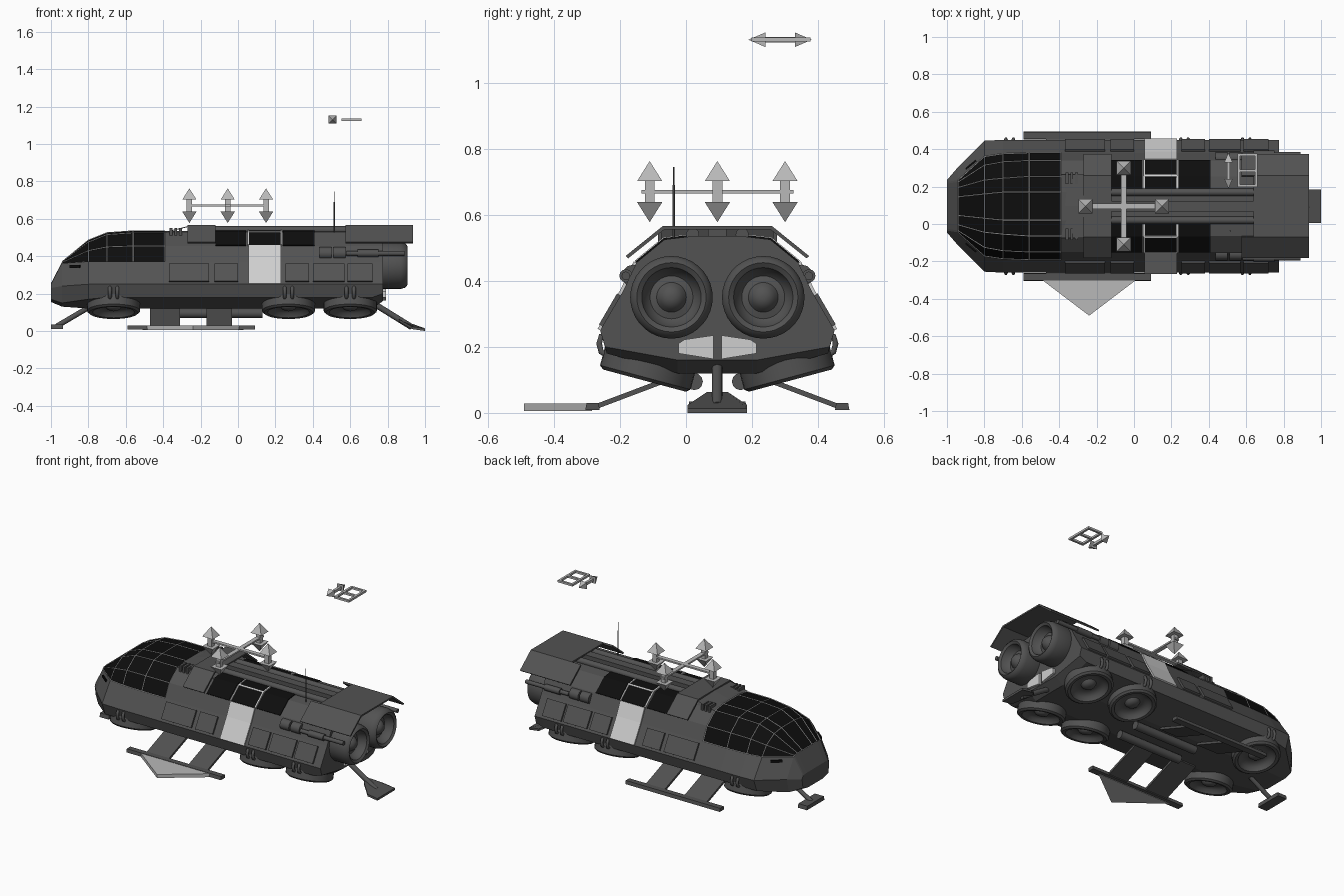
import bpy, bmesh, math
from mathutils import Vector, Matrix

if "Cube" in bpy.data.objects:
    bpy.data.objects.remove(bpy.data.objects["Cube"])

YC = 0.095  # craft centre line


def material(name, r):
    m = bpy.data.materials.new(name)
    m.diffuse_color = (r, r, r, 1)
    m.use_nodes = True
    m.node_tree.nodes["Principled BSDF"].inputs["Base Color"].default_value = m.diffuse_color
    return m


DARK = material("dark grey", 0.085)
BLACK = material("black glass", 0.004)
LIGHT = material("light grey", 0.62)
MID = material("mid grey", 0.48)


def mesh(name, verts, faces, mats, smooth=False):
    me = bpy.data.meshes.new(name)
    me.from_pydata([tuple(v) for v in verts], [], faces)
    for m in mats if isinstance(mats, list) else [mats]:
        me.materials.append(m)
    bm = bmesh.new()
    bm.from_mesh(me)
    bmesh.ops.recalc_face_normals(bm, faces=bm.faces)
    bm.to_mesh(me)
    bm.free()
    ob = bpy.data.objects.new(name, me)
    bpy.context.collection.objects.link(ob)
    if smooth:
        bpy.ops.object.select_all(action='DESELECT')
        ob.select_set(True)
        bpy.context.view_layer.objects.active = ob
        bpy.ops.object.shade_smooth_by_angle(angle=math.radians(40))
    return ob


def prism(name, poly, a, b, mat, axis='x'):
    """Polygon extruded along x (poly in y,z) or z (poly in x,y)."""
    n = len(poly)
    place = (lambda p, t: (t, p[0], p[1])) if axis == 'x' else (lambda p, t: (p[0], p[1], t))
    verts = [place(p, t) for t in (a, b) for p in poly]
    faces = [tuple(range(n)), tuple(range(n, 2 * n))]
    faces += [(i, (i + 1) % n, (i + 1) % n + n, i + n) for i in range(n)]
    return mesh(name, verts, faces, mat)


def box(name, x0, x1, y0, y1, z0, z1, mat):
    return prism(name, [(y0, z0), (y1, z0), (y1, z1), (y0, z1)], x0, x1, mat)


def lathe(name, profile, seg, matrix, mat):
    """Profile of (radius, height) turned about local z."""
    verts, faces = [], []
    k = len(profile)
    for i in range(seg):
        a = 2 * math.pi * i / seg
        verts += [matrix @ Vector((r * math.cos(a), r * math.sin(a), h)) for r, h in profile]
        j = (i + 1) % seg
        faces += [(i * k + q, i * k + q + 1, j * k + q + 1, j * k + q) for q in range(k - 1)]
    faces += [tuple(i * k for i in range(seg)), tuple(i * k + k - 1 for i in range(seg))]
    return mesh(name, verts, faces, mat, smooth=seg > 6)


def rod(name, p, q, r, mat, seg=12, r2=None):
    p, q = Vector(p), Vector(q)
    d = q - p
    m = Matrix.Translation(p) @ d.to_track_quat('Z', 'Y').to_matrix().to_4x4()
    if seg == 4:
        m = m @ Matrix.Rotation(math.pi / 4, 4, 'Z')
    return lathe(name, [(r, 0), (r if r2 is None else r2, d.length)], seg, m, mat)


def bar(name, p, q, half, mat):
    """Flat strut between two points, given a half-size vector for its section."""
    h = Vector(half)
    t = Vector((0, 0, 0.008))
    v = [Vector(c) + a * h + b * t for c in (p, q) for a, b in ((-1, -1), (1, -1), (1, 1), (-1, 1))]
    f = [(0, 1, 2, 3), (4, 5, 6, 7)] + [(i, (i + 1) % 4, (i + 1) % 4 + 4, i + 4) for i in range(4)]
    return mesh(name, v, f, mat)


# Hull: half sections (half width, height) lofted along x
SEC = [(.075, .535), (.16, .525), (.245, .455), (.285, .37), (.355, .25), (.335, .18), (.12, .12)]
STATIONS = [
    (-1.0, [(.05, .255), (.09, .255), (.12, .252), (.13, .25), (.14, .23), (.13, .17), (.08, .155)]),
    (-.94, [(.05, .37), (.1, .37), (.13, .367), (.14, .36), (.21, .24), (.19, .15), (.1, .13)]),
    (-.80, [(.065, .485), (.14, .475), (.22, .43), (.265, .37), (.35, .25), (.32, .17), (.12, .12)]),
    (-.70, [(.075, .525), (.15, .515), (.238, .45), (.28, .37), (.355, .25), (.335, .18), (.12, .12)]),
    (-.56, SEC), (-.39, SEC), (.72, SEC),
    (.775, SEC[:5] + [(.34, .2), (.12, .16)])]
verts = []
for x, sec in STATIONS:
    verts += [(x, YC + w, z) for w, z in sec] + [(x, YC - w, z) for w, z in reversed(sec)]
N = 14
glass_rows = (0, 1, 2, 10, 11, 12, 13)
faces, glass = [], []
for s in range(len(STATIONS) - 1):
    for i in range(N):
        j = (i + 1) % N
        f = (s * N + i, s * N + j, s * N + N + j, s * N + N + i)
        faces.append(f)
        if 1 <= s <= 4 and i in glass_rows:
            glass.append(len(faces) - 1)
faces += [tuple(range(N)), tuple(range(len(verts) - N, len(verts)))]
hull = mesh("hull", verts, faces, [DARK, BLACK])
for i in glass:
    hull.data.polygons[i].material_index = 1
frame = mesh("canopy_frame", verts, [faces[i] for i in glass], LIGHT)
wire = frame.modifiers.new("frame", 'WIREFRAME')
wire.thickness = .006


# Plates that follow the hull side
def skin(name, x0, x1, pts, d, mat):
    nrm = []
    for i in range(len(pts)):
        a, b = Vector(pts[max(i - 1, 0)]), Vector(pts[min(i + 1, len(pts) - 1)])
        t = (b - a).normalized()
        nrm.append(Vector((-t.y, t.x)))
    outer = [Vector(p) + n * d for p, n in zip(pts, nrm)]
    inner = [Vector(p) - n * .004 for p, n in zip(pts, nrm)]
    for s in (-1, 1):
        prism(name, [(YC + s * p.x, p.y) for p in outer + inner[::-1]], x0, x1, mat)


def low(t):
    return tuple(Vector(SEC[3]).lerp(Vector(SEC[4]), t))


for x0, x1 in ((-.12, .042), (.06, .225), (.24, .41)):
    skin("roof_window", x0, x1, [SEC[0], SEC[1], SEC[2]], .005, BLACK)
for x0, x1 in ((.05, .058), (.227, .235)):
    skin("window_frame", x0, x1, [SEC[0], SEC[1], SEC[2]], .008, LIGHT)
skin("window_divider", .055, .23, [(.155, .526), (.165, .521)], .009, LIGHT)
skin("window_top_edge", .05, .235, [(.07, .536), (.078, .535)], .009, LIGHT)
skin("door", .055, .23, SEC[2:5], .009, LIGHT)
for x0, x1 in ((-.37, -.155), (-.125, 0), (.255, .38), (.4, .57), (.585, .72)):
    skin("side_panel", x0, x1, [low(.12), low(.9)], .012, DARK)

# Roof fairing, spine pipes and roof shells
for s in (-1, 1):
    mesh("roof_fairing", [(-.39, YC, .53), (-.39, YC + s * .17, .525), (-.27, YC + s * .17, .555),
                          (-.27, YC, .56), (-.12, YC, .53), (-.12, YC + s * .17, .52)],
         [(0, 1, 2, 3), (3, 2, 5, 4)], DARK)
    rod("roof_pipe", (-.2, YC + s * .075, .54), (.7, YC + s * .075, .54), .02, DARK)
    for k in range(3):
        box("vent", -.365 + k * .025, -.35 + k * .025, YC + s * .15 - .03, YC + s * .15 + .03, .51, .55, DARK)
box("roof_spine", -.2, .7, YC - .028, YC + .028, .53, .56, DARK)
for x0, xc, x1 in ((-.27, -.27, -.12), (.575, .64, .935)):
    box("roof_shell", xc, x1, YC - .165, YC + .165, .556, .566, DARK)
    for s in (-1, 1):
        prism("roof_flap", [(YC + s * w, z) for w, z in
                            ((.165, .566), (.278, .475), (.27, .468), (.16, .556))], x0, x1, DARK)

# Rear engines and lift fans share one ring profile
RING = [(.085, 0), (.112, .02), (.125, .06), (.125, .16), (.118, .185), (.105, .195), (.09, .185),
        (.08, .15), (.065, .135), (.045, .14), (.035, .155), (.02, .168), (.005, .17)]
FAN = [(.115, 0), (.142, .012), (.142, .07), (.13, .08), (.112, .078), (.1, .055),
       (.07, .04), (.045, .045), (.035, .06), (.015, .068), (.004, .068)]
for s in (-1, 1):
    lathe("rear_engine", RING, 36, Matrix.Translation((.71, YC + s * .139, .35)) @
          Matrix.Rotation(math.pi / 2, 4, 'Y'), DARK)
    for x in (-.665, .27, .6):
        m = Matrix.Translation((x, YC + s * .2, .175)) @ Matrix.Rotation(s * math.radians(15), 4, 'X') \
            @ Matrix.Rotation(math.pi, 4, 'X')
        lathe("lift_fan", FAN, 32, m, DARK)
        # Bent hoses beside each fan
        for dx in (-.02, .02):
            cu = bpy.data.curves.new("fan_hose", 'CURVE')
            cu.dimensions = '3D'
            cu.bevel_depth = .01
            cu.bevel_resolution = 1
            sp = cu.splines.new('POLY')
            path = [(.33, .235), (.352, .232), (.358, .21), (.352, .185), (.335, .175), (.31, .165)]
            sp.points.add(len(path) - 1)
            for pt, (w, z) in zip(sp.points, path):
                pt.co = (x + dx, YC + s * w, z, 1)
            cu.materials.append(DARK)
            bpy.context.collection.objects.link(bpy.data.objects.new("fan_hose", cu))
    # Exhaust blocks
    prism("exhaust_block", [(YC + s * w, z) for w, z in
                            ((.012, .235), (.1, .222), (.118, .21), (.118, .18), (.012, .163))], .74, .79, LIGHT)
    # Side tanks and rods
    y = YC + s * .277
    rod("side_rod", (.58, y, .415), (.89, y, .415), .013, DARK)
    rod("side_rod_sleeve", (.64, y, .415), (.75, y, .415), .02, DARK)
    for x in (.435, .51):
        rod("side_tank", (x, YC + s * .255, .415), (x + .065, YC + s * .255, .415), .034, DARK)
    # Nose slit
    slit = box("nose_slit", -.035, .035, -.004, .004, -.008, .008, BLACK)
    slit.matrix_world = Matrix.Translation((-.872, YC + s * .222, .345)) @ Matrix.Rotation(s * math.radians(39), 4, 'Z')
    # Belly pipes, side skids and their struts
    rod("belly_pipe", (-.32, YC + s * .07, .095), (.13, YC + s * .07, .095), .026, DARK)
    ys = YC + s * .378
    prism("skid", [(ys - .022, .008), (ys + .022, .008), (ys + .018, .03), (ys - .018, .03)], -.59, .09, DARK)
    for x, w in ((-.39, .08), (-.1, .068)):
        bar("skid_strut", (x, YC + s * .36, .022), (x, YC + s * .1, .12), (w, 0, 0), DARK)

# End legs and feet
rod("front_leg", (-.8, YC, .125), (-.97, YC, .025), .014, DARK)
prism("front_foot", [(YC - .09, .01), (YC + .09, .01), (YC + .085, .035), (YC - .085, .035)], -1.0, -.935, DARK)
rod("rear_leg", (.72, YC, .15), (.93, YC, .02), .016, DARK)
mesh("rear_foot", [(x, YC + w, z + t) for t in (0, .014) for x, w, z in
                   ((.86, -.03, .05), (.93, -.09, .01), (1, -.09, 0), (1, .09, 0), (.93, .09, .01), (.86, .03, .05))],
     [tuple(range(6)), tuple(range(6, 12))] + [(i, (i + 1) % 6, (i + 1) % 6 + 6, i + 6) for i in range(6)], DARK)

# Marker triangle beside the skid
prism("side_triangle", [(-.51, -.285), (.03, -.285), (-.24, -.49)], .005, .028, MID, 'z')

# Antenna
rod("antenna", (.515, -.037, .53), (.515, -.037, .69), .004, DARK, 6)
rod("antenna_tip", (.515, -.037, .69), (.515, -.037, .745), .002, DARK, 6)


# Double-headed arrows
def arrow(c, d, length, head, half, stem):
    c, d = Vector(c), Vector(d)
    for s in (-1, 1):
        rod("arrow_head", c + d * s * (length - head), c + d * s * length, half * 1.414, MID, 4, .0005)
    rod("arrow_stem", c - d * (length - head), c + d * (length - head), stem, MID, 4)


for x, y in ((-.26, YC), (.15, YC), (-.055, YC - .205), (-.055, YC + .205)):
    arrow((x, y, .67), (0, 0, 1), .092, .06, .038, .021)
box("cross_bar_long", -.26, .15, YC - .014, YC + .014, .666, .676, MID)
box("cross_bar_wide", -.069, -.041, YC - .23, YC + .23, .665, .675, MID)
arrow((.505, .285, 1.13), (0, 1, 0), .095, .05, .022, .012)

# Floating window frame
for y in (.205, .285, .37):
    box("floating_frame_bar", .555, .66, y - .007, y + .007, 1.124, 1.137, MID)
for x in (.56, .653):
    box("floating_frame_side", x - .007, x + .007, .198, .377, 1.124, 1.137, MID)
